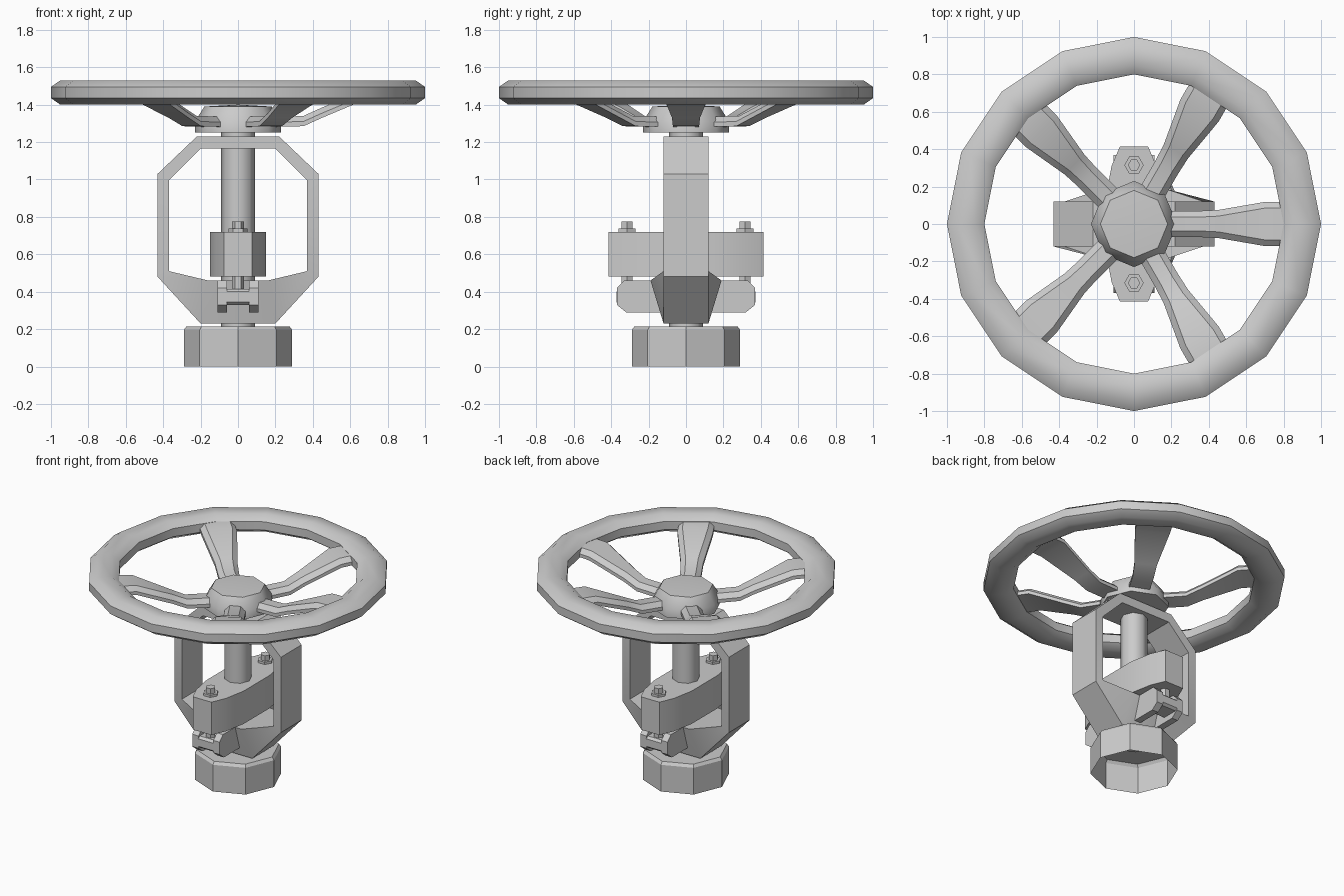
import bpy, bmesh
from math import sin, cos, pi, radians

if "Cube" in bpy.data.objects:
    bpy.data.objects.remove(bpy.data.objects["Cube"])


def make(name, verts, faces, smooth=30):
    me = bpy.data.meshes.new(name)
    me.from_pydata(verts, [], faces)
    bm = bmesh.new()
    bm.from_mesh(me)
    bmesh.ops.remove_doubles(bm, verts=bm.verts, dist=1e-5)
    bmesh.ops.recalc_face_normals(bm, faces=bm.faces)
    bm.to_mesh(me)
    bm.free()
    ob = bpy.data.objects.new(name, me)
    bpy.context.collection.objects.link(ob)
    bpy.ops.object.select_all(action='DESELECT')
    ob.select_set(True)
    bpy.context.view_layer.objects.active = ob
    bpy.ops.object.shade_smooth_by_angle(angle=radians(smooth))
    return ob


def loft(name, sections, closed=False, smooth=30):
    """Skin equal-length cross-sections, capping the ends if open."""
    n, m = len(sections[0]), len(sections)
    verts = [p for s in sections for p in s]
    faces = []
    for i in range(m if closed else m - 1):
        a, b = i * n, (i + 1) % m * n
        faces += [(a + j, a + (j + 1) % n, b + (j + 1) % n, b + j) for j in range(n)]
    if not closed:
        faces += [tuple(range(n)), tuple(range((m - 1) * n, m * n))]
    return make(name, verts, faces, smooth)


def lathe(name, profile, sides, closed=False, smooth=30, at=(0, 0)):
    """Revolve (radius, z) points about a vertical axis."""
    n = len(profile)
    verts = [(at[0] + r * cos(2 * pi * i / sides), at[1] + r * sin(2 * pi * i / sides), z)
             for i in range(sides) for r, z in profile]
    faces = []
    for i in range(sides):
        a, b = i * n, (i + 1) % sides * n
        for j in range(n if closed else n - 1):
            k = (j + 1) % n
            if profile[j][0] == 0:
                faces.append((a + j, b + k, a + k))
            elif profile[k][0] == 0:
                faces.append((a + j, b + j, a + k))
            else:
                faces.append((a + j, b + j, b + k, a + k))
    return make(name, verts, faces, smooth)


# Handwheel rim and domed hub
lathe('wheel_rim', [(0.80, 1.435), (0.85, 1.40), (0.95, 1.40), (1.0, 1.435),
                    (1.0, 1.495), (0.95, 1.53), (0.85, 1.53), (0.80, 1.495)],
      16, closed=True, smooth=50)
lathe('wheel_hub', [(0, 1.25), (0.23, 1.25), (0.23, 1.31), (0.18, 1.39), (0, 1.40)],
      8, smooth=48)

# Spokes: trapezoid section that rises and flares towards the rim
stations = [(0.12, 0.07, 1.28), (0.35, 0.07, 1.285), (0.45, 0.075, 1.33),
            (0.70, 0.118, 1.435), (0.84, 0.118, 1.44)]
for k, deg in enumerate((0, 60, 135, 225, 300)):
    c, s = cos(radians(deg)), sin(radians(deg))
    secs = [[(r * c - t * s, r * s + t * c, h) for t, h in
             ((-w, z), (w, z), (w, z + 0.025), (w - 0.033, z + 0.055),
              (0.033 - w, z + 0.055), (-w, z + 0.025))] for r, w, z in stations]
    loft(f'wheel_spoke_{k + 1}', secs)

# Stem and open-bottomed base
lathe('stem', [(0, 0.20), (0.09, 0.20), (0.09, 1.26), (0, 1.26)], 8, smooth=50)
lathe('base_collar', [(0.29, 0), (0.29, 0.195), (0.275, 0.215), (0, 0.215)], 8)

# Yoke: closed frame, wider at its lower middle
half = [(0.22, 1.23, 0.12, 0.20, 1.165, 0.12), (0.43, 1.03, 0.12, 0.37, 0.995, 0.12),
        (0.43, 0.48, 0.12, 0.37, 0.51, 0.12), (0.20, 0.23, 0.12, 0.16, 0.46, 0.19)]
loop = half + [(-a, b, c, -d, e, f) for a, b, c, d, e, f in reversed(half)]
loft('yoke', [[(xo, -yo, zo), (xo, yo, zo), (xi, yi, zi), (xi, -yi, zi)]
              for xo, zo, yo, xi, zi, yi in loop], closed=True)

# Gland flange across the stem
quarter = [(0.15, 0.15), (0.12, 0.31), (0.075, 0.415)]
side = quarter + [(-x, y) for x, y in reversed(quarter)]
outline = side + [(-x, -y) for x, y in side]
loft('gland_flange', [[(x, y, z) for x, y in outline] for z in (0.48, 0.72)])

# Eye bolts with nuts, each held between a pair of lugs
lug = [(0.10, 0.29), (0.32, 0.29), (0.37, 0.33), (0.37, 0.42), (0.33, 0.46), (0.10, 0.46)]
eye = [(0.24, 0.33), (0.355, 0.33), (0.372, 0.345), (0.372, 0.40), (0.355, 0.415), (0.24, 0.415)]
for tag, d in (('front', -1), ('back', 1)):
    at = (0, d * 0.315)
    lathe(f'{tag}_nut', [(0, 0.715), (0.052, 0.715), (0.052, 0.737), (0, 0.737)], 6, at=at)
    lathe(f'{tag}_stud', [(0, 0.35), (0.033, 0.35), (0.033, 0.775), (0, 0.775)], 6, at=at)
    for name, pts, x0, x1 in (('left_lug', lug, -0.11, -0.06), ('right_lug', lug, 0.06, 0.11),
                              ('eye', eye, -0.062, 0.062)):
        loft(f'{tag}_{name}', [[(x, d * y, z) for y, z in pts] for x in (x0, x1)])
